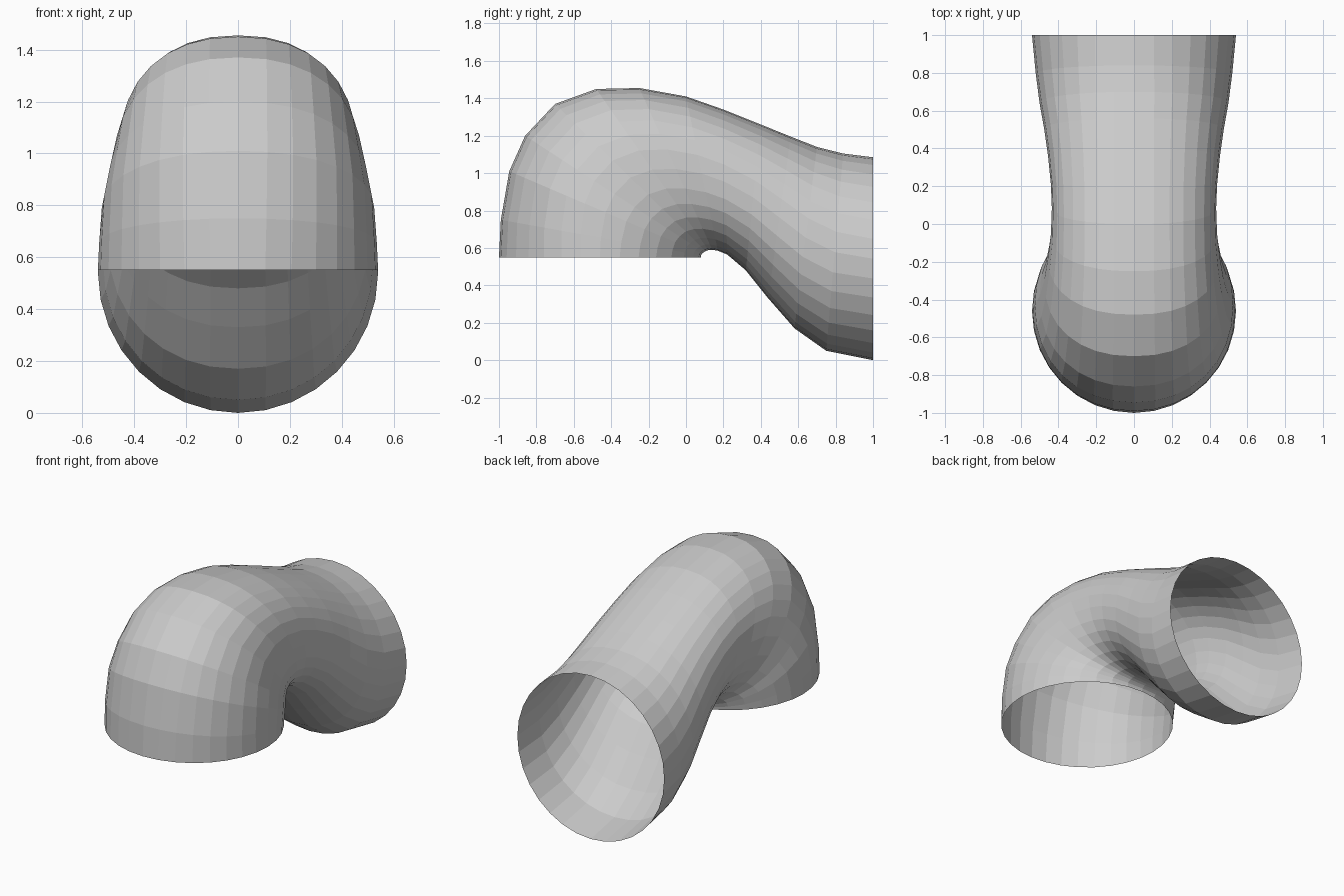
import bpy, bmesh
from math import sin, cos, pi, copysign
from mathutils import Vector

if "Cube" in bpy.data.objects:
    bpy.data.objects.remove(bpy.data.objects["Cube"])

SIDES = 32

# Cross-sections: outer y, outer z, inner y, inner z, half width
SECTIONS = [
    (-1.00, 0.55, 0.08, 0.55, 0.54),
    (-0.99, 0.75, 0.08, 0.56, 0.535),
    (-0.945, 1.01, 0.085, 0.57, 0.525),
    (-0.86, 1.20, 0.095, 0.577, 0.50),
    (-0.70, 1.37, 0.105, 0.583, 0.475),
    (-0.48, 1.45, 0.12, 0.588, 0.455),
    (-0.25, 1.455, 0.14, 0.59, 0.44),
    (0.00, 1.41, 0.17, 0.585, 0.435),
    (0.20, 1.34, 0.22, 0.565, 0.44),
    (0.40, 1.26, 0.32, 0.48, 0.455),
    (0.56, 1.195, 0.44, 0.33, 0.475),
    (0.70, 1.14, 0.58, 0.17, 0.50),
    (0.84, 1.105, 0.75, 0.05, 0.52),
    (1.00, 1.085, 1.00, 0.00, 0.54),
]


def power(v, e):
    return copysign(abs(v) ** e, v)


# Open pipe elbow: loft rings through the sections, squarer in the middle
bm = bmesh.new()
rings = []
for n, (oy, oz, iy, iz, w) in enumerate(SECTIONS):
    outer, inner = Vector((0, oy, oz)), Vector((0, iy, iz))
    centre, half = (outer + inner) / 2, (outer - inner) / 2
    e = 1 - 0.13 * sin(pi * n / (len(SECTIONS) - 1))
    ring = []
    for i in range(SIDES):
        a = 2 * pi * i / SIDES
        p = centre + half * power(cos(a), e) + Vector((w * power(sin(a), e), 0, 0))
        ring.append(bm.verts.new(p))
    rings.append(ring)

for r, s in zip(rings, rings[1:]):
    for i in range(SIDES):
        j = (i + 1) % SIDES
        bm.faces.new((r[i], r[j], s[j], s[i]))

mesh = bpy.data.meshes.new("pipe_elbow")
bm.to_mesh(mesh)
bm.free()
pipe = bpy.data.objects.new("pipe_elbow", mesh)
bpy.context.collection.objects.link(pipe)
